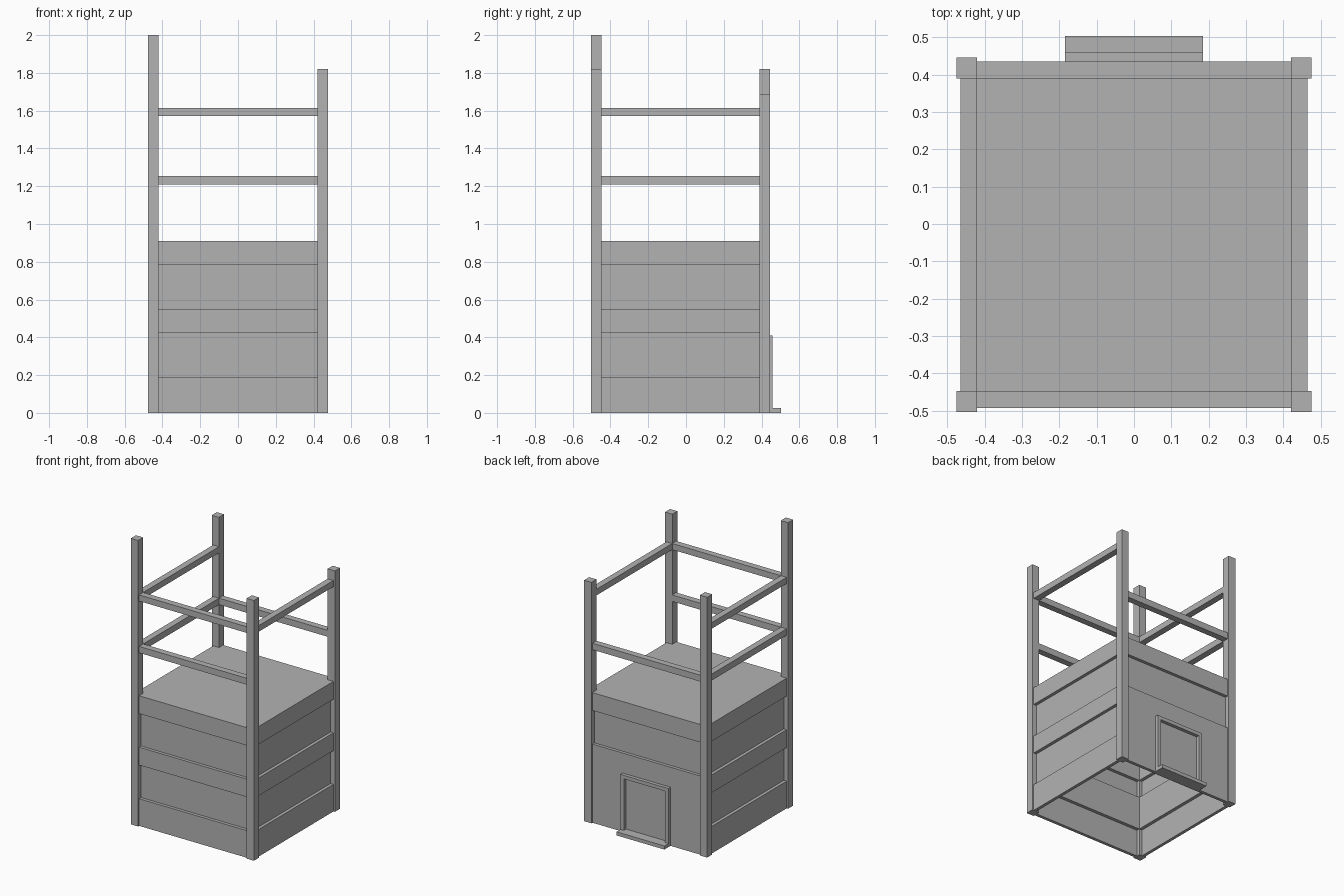
import bpy

cube = bpy.data.objects.get("Cube")
if cube:
    bpy.data.objects.remove(cube, do_unlink=True)

GREY = (0.45, 0.45, 0.45, 1)
mat = bpy.data.materials.new("plain grey")
mat.use_nodes = True
mat.diffuse_color = GREY
mat.node_tree.nodes["Principled BSDF"].inputs["Base Color"].default_value = GREY


def box(name, x, y, z):
    """Axis-aligned box from three (low, high) ranges."""
    mesh = bpy.data.meshes.new(name)
    verts = [(i, j, k) for i in x for j in y for k in z]
    faces = [(0, 1, 3, 2), (4, 6, 7, 5), (0, 4, 5, 1),
             (2, 3, 7, 6), (0, 2, 6, 4), (1, 5, 7, 3)]
    mesh.from_pydata(verts, [], faces)
    mesh.materials.append(mat)
    obj = bpy.data.objects.new(name, mesh)
    bpy.context.collection.objects.link(obj)
    return obj


# Main dimensions: inner faces of the posts, measured from the tower's middle
MID_Y = -0.029
IN_X, IN_Y = 0.42, 0.419
POST, RAIL, SKIN = 0.056, 0.045, 0.023


def wall_box(side, name, near, far, z):
    """Box spanning two posts; near and far are depths outside the post line."""
    axis, sign = {"front": ("y", -1), "back": ("y", 1),
                  "left": ("x", 1), "right": ("x", -1)}[side]
    if axis == "y":
        span = sorted(MID_Y + sign * (IN_Y + d) for d in (near, far))
        return box(f"{side}_{name}", (-IN_X, IN_X), span, z)
    span = sorted(sign * (IN_X + d) for d in (near, far))
    return box(f"{side}_{name}", span, (MID_Y - IN_Y, MID_Y + IN_Y), z)


# Corner posts of differing heights
for name, sx, sy, top in (("front_right_post", -1, -1, 2.0),
                          ("front_left_post", 1, -1, 1.82),
                          ("back_right_post", -1, 1, 1.82),
                          ("back_left_post", 1, 1, 1.685)):
    box(name, sorted((sx * IN_X, sx * (IN_X + POST))),
        sorted((MID_Y + sy * IN_Y, MID_Y + sy * (IN_Y + POST))), (0, top))

# Guard rails
LOWER, UPPER = (1.21, 1.255), (1.572, 1.615)
for side, levels in (("front", (LOWER, UPPER)), ("right", (LOWER, UPPER)),
                     ("left", (UPPER,)), ("back", (LOWER,))):
    for level in levels:
        wall_box(side, "lower_rail" if level is LOWER else "upper_rail", 0, RAIL, level)

# Raised platform, its corners hidden inside the posts
box("platform", (-IN_X - RAIL, IN_X + RAIL),
    (MID_Y - IN_Y - RAIL, MID_Y + IN_Y + RAIL), (0.785, 0.91))

# Wall boards with recessed panels between them
for side in ("front", "left", "right"):
    wall_box(side, "bottom_board", SKIN, RAIL, (0, 0.19))
    wall_box(side, "lower_panel", 0, SKIN, (0.19, 0.425))
    wall_box(side, "middle_board", SKIN, RAIL, (0.425, 0.55))
    wall_box(side, "upper_panel", 0, SKIN, (0.55, 0.785))
wall_box("back", "door_wall", SKIN, RAIL, (0, 0.55))
wall_box("back", "upper_panel", 0, SKIN, (0.55, 0.785))

# Door frame and sill
WALL_Y = MID_Y + IN_Y + RAIL
HALF, TRIM, SILL = 0.185, 0.025, 0.025
FRAME_Y, FRAME_TOP = (WALL_Y, WALL_Y + 0.024), 0.41
for name, sign in (("left", 1), ("right", -1)):
    box(f"{name}_door_jamb", sorted((sign * (HALF - TRIM), sign * HALF)),
        FRAME_Y, (SILL, FRAME_TOP - TRIM))
box("door_lintel", (-HALF, HALF), FRAME_Y, (FRAME_TOP - TRIM, FRAME_TOP))
box("door_sill", (-HALF, HALF), (WALL_Y, WALL_Y + 0.068), (0, SILL))
